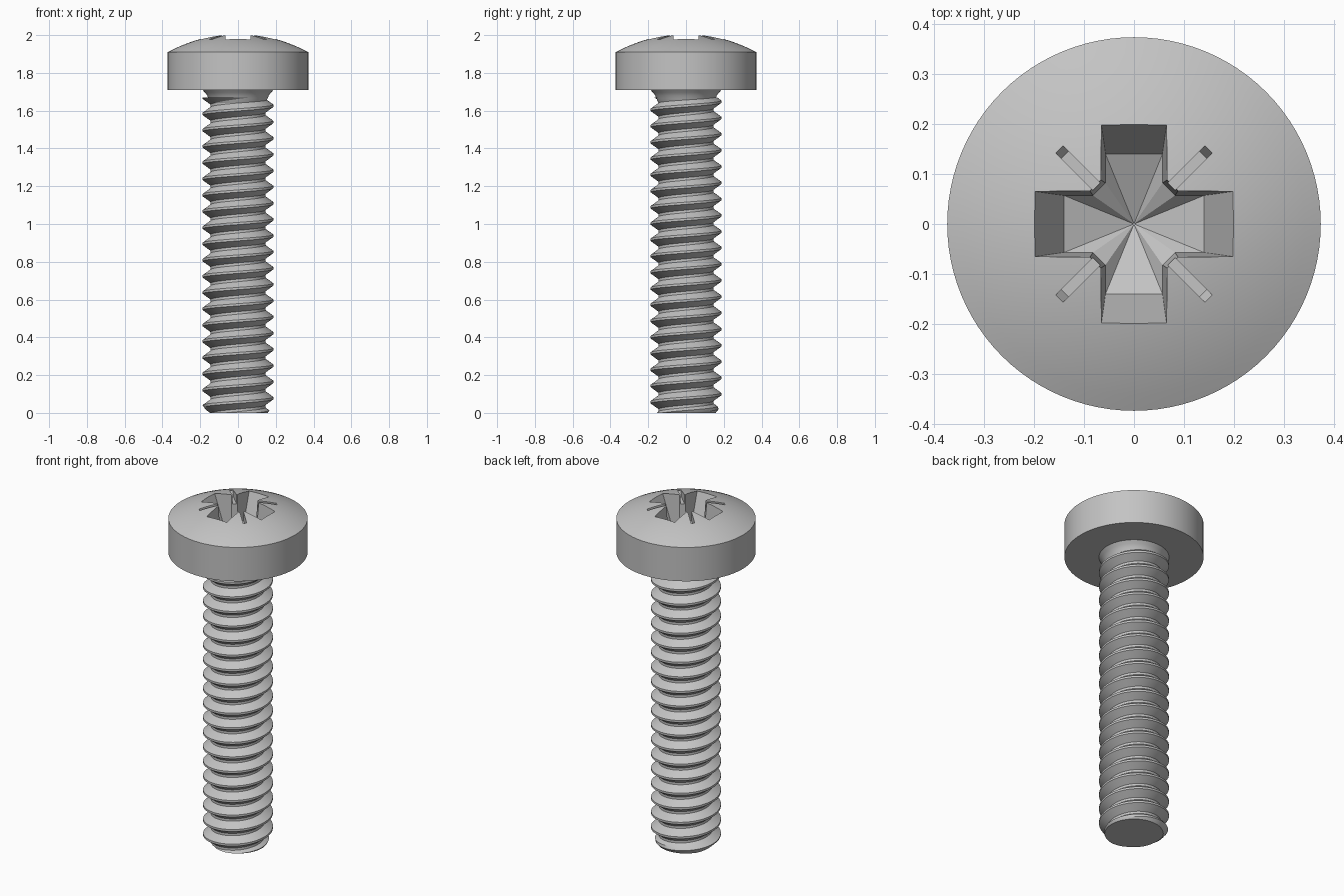
import bpy, bmesh
from math import sin, cos, pi, tau, radians

cube = bpy.data.objects.get("Cube")
if cube:
    bpy.data.objects.remove(cube, do_unlink=True)

steel = bpy.data.materials.new("grey_steel")
steel.use_nodes = True
grey = (0.55, 0.55, 0.55, 1)
steel.diffuse_color = grey
steel.node_tree.nodes["Principled BSDF"].inputs["Base Color"].default_value = grey


def finish(bm, name):
    bmesh.ops.remove_doubles(bm, verts=bm.verts, dist=1e-5)
    bmesh.ops.recalc_face_normals(bm, faces=bm.faces)
    mesh = bpy.data.meshes.new(name)
    bm.to_mesh(mesh)
    bm.free()
    mesh.materials.append(steel)
    obj = bpy.data.objects.new(name, mesh)
    bpy.context.collection.objects.link(obj)
    return obj


def select(obj):
    bpy.ops.object.select_all(action='DESELECT')
    obj.select_set(True)
    bpy.context.view_layer.objects.active = obj


def smooth(obj):
    select(obj)
    bpy.ops.object.shade_smooth_by_angle(angle=radians(30))


def lathe(name, profile, steps=96):
    bm = bmesh.new()
    verts = [bm.verts.new((r, 0, z)) for r, z in profile]
    edges = [bm.edges.new(pair) for pair in zip(verts, verts[1:])]
    bmesh.ops.spin(bm, geom=verts + edges, cent=(0, 0, 0), axis=(0, 0, 1),
                   angle=tau, steps=steps)
    return finish(bm, name)


def loft(bm, lower, upper):
    """Closed solid between two matching outlines; lower may end in a point."""
    n = len(lower)
    for i in range(n):
        j = (i + 1) % n
        bm.faces.new((lower[i], lower[j], upper[j], upper[i]))


# Pan head with a shallow domed top
HEAD_R, APEX = 0.373, 2.007
dome = [(HEAD_R * i / 12, APEX - 0.097 * (i / 12) ** 2) for i in range(13)]
head = lathe("pan_head", dome + [(HEAD_R, 1.71), (0, 1.71)])


# Cross recess: tapered arms, bevelled inner corners and a conical floor
def cross_ring(bm, length, width, corner, z):
    ring = []
    for k in range(4):
        c, s = cos(k * pi / 2), sin(k * pi / 2)
        for x, y in ((length, -width), (length, width), (corner, width), (width, corner)):
            ring.append(bm.verts.new((x * c - y * s, x * s + y * c, z)))
    return ring


bm = bmesh.new()
top = cross_ring(bm, 0.226, 0.069, 0.09, 2.05)
floor = cross_ring(bm, 0.14, 0.057, 0.082, 1.83)
loft(bm, floor, top)
bm.faces.new(top)
tip = bm.verts.new((0, 0, 1.765))
for i in range(len(floor)):
    bm.faces.new((floor[i], floor[(i + 1) % len(floor)], tip))
cross_cutter = finish(bm, "cross_cutter")

# Four thin diagonal tick slots with sloped outer ends
bm = bmesh.new()
for k in range(4):
    a = pi / 4 + k * pi / 2
    rings = []
    for end, z in ((0.195, 1.945), (0.248, 2.05)):
        rings.append([bm.verts.new((r * cos(a) - t * sin(a), r * sin(a) + t * cos(a), z))
                      for r, t in ((0.08, -0.01), (end, -0.01), (end, 0.01), (0.08, 0.01))])
    loft(bm, *rings)
    for ring in rings:
        bm.faces.new(ring)
slot_cutter = finish(bm, "slot_cutter")

for cutter in (cross_cutter, slot_cutter):
    cutter.hide_render = True
    mod = head.modifiers.new("cut", 'BOOLEAN')
    mod.operation = 'DIFFERENCE'
    mod.solver = 'EXACT'
    mod.object = cutter
    select(head)
    bpy.ops.object.modifier_apply(modifier=mod.name)
    bpy.data.objects.remove(cutter, do_unlink=True)
smooth(head)

# Flared neck under the head
smooth(lathe("neck", [(0.145, 1.64), (0.157, 1.665), (0.163, 1.68),
                      (0.174, 1.695), (0.19, 1.712)], 64))

# Threaded shank: right-handed helix with a chamfered tip
PITCH, CREST, ROOT, LENGTH, SEG = 0.086, 0.187, 0.145, 1.67, 64
LEVELS = (-0.07, 0.07, 0.245, 0.42, 0.58, 0.755)


def thread_point(turn, z):
    z = min(max(z, 0), LENGTH)
    u = ((z + 0.008) / PITCH - turn) % 1
    t = min(max((min(u, 1 - u) - 0.07) / 0.35, 0), 1)
    r = min(CREST + (ROOT - CREST) * t, 0.157 + 0.8 * z)
    return r * cos(turn * tau), r * sin(turn * tau), z


bm = bmesh.new()
columns = []
for i in range(SEG + 1):
    turn = i / SEG
    columns.append([bm.verts.new(thread_point(turn, PITCH * (k + u + turn) - 0.008))
                    for k in range(-2, 22) for u in LEVELS])
for left, right in zip(columns, columns[1:]):
    for k in range(len(left) - 1):
        bm.faces.new((left[k], right[k], right[k + 1], left[k + 1]))
bmesh.ops.remove_doubles(bm, verts=bm.verts, dist=1e-5)
bmesh.ops.holes_fill(bm, edges=[e for e in bm.edges if e.is_boundary], sides=0)
smooth(finish(bm, "threaded_shank"))
